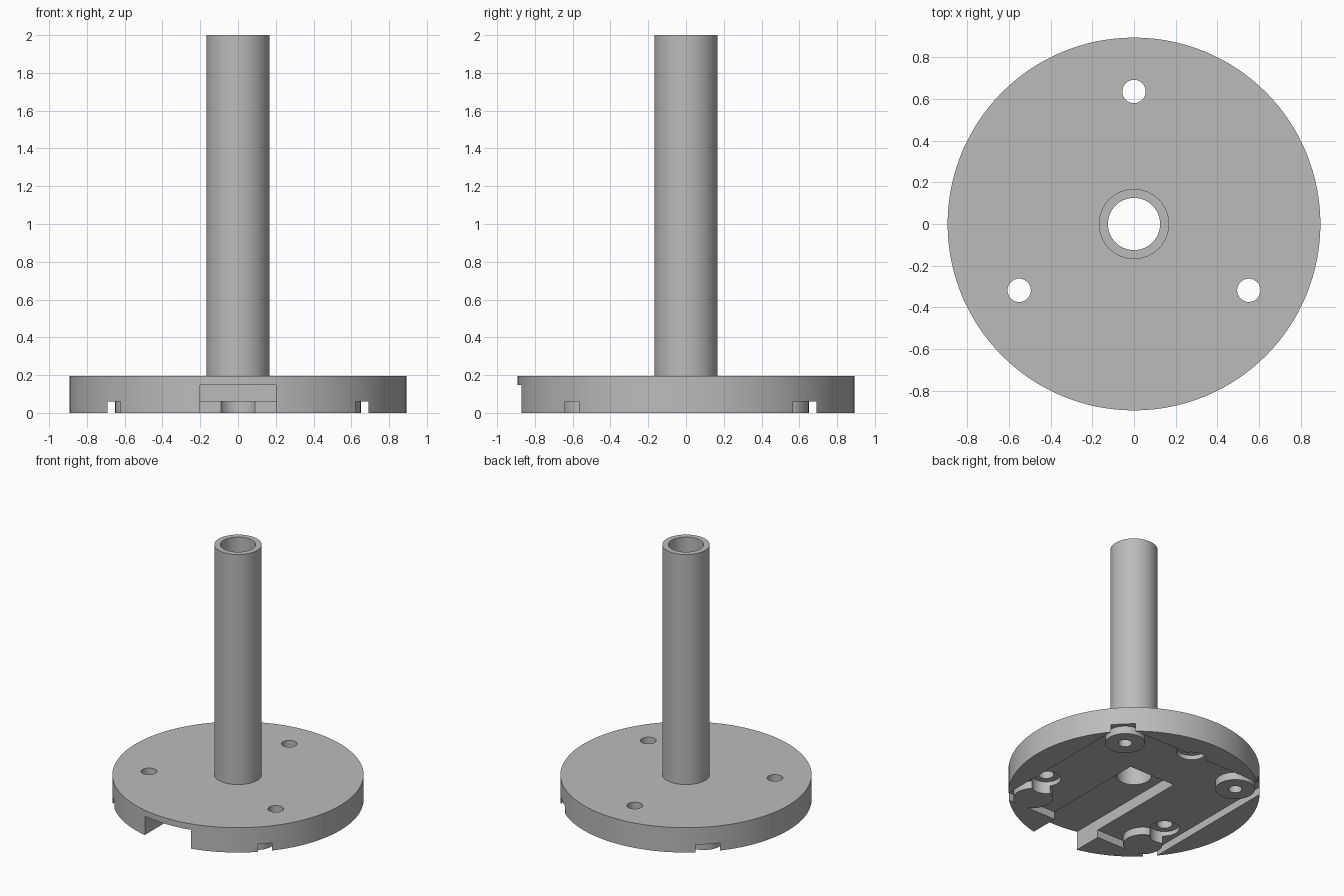
import bpy, bmesh, math

old = bpy.data.objects.get("Cube")
if old:
    bpy.data.objects.remove(old, do_unlink=True)

grey = bpy.data.materials.new("plain_grey")
grey.use_nodes = True
grey.diffuse_color = (0.5, 0.5, 0.5, 1)
grey.node_tree.nodes["Principled BSDF"].inputs["Base Color"].default_value = (0.5, 0.5, 0.5, 1)

R = 0.893          # plate radius
PLATE = 0.195      # plate thickness
TUBE, BORE = 0.168, 0.125
RECESS = 0.06      # depth of the underside recess


def finish(bm, name):
    bmesh.ops.recalc_face_normals(bm, faces=bm.faces)
    mesh = bpy.data.meshes.new(name)
    bm.to_mesh(mesh)
    bm.free()
    mesh.materials.append(grey)
    obj = bpy.data.objects.new(name, mesh)
    bpy.context.collection.objects.link(obj)
    return obj


def lathe(name, profile, steps):
    """Closed ring profile (radius, height) spun around z."""
    bm = bmesh.new()
    verts = [bm.verts.new((r, 0, z)) for r, z in profile]
    edges = [bm.edges.new((verts[i - 1], verts[i])) for i in range(len(verts))]
    bmesh.ops.spin(bm, geom=verts + edges, cent=(0, 0, 0), axis=(0, 0, 1),
                   angle=math.tau, steps=steps, use_merge=False)
    bmesh.ops.remove_doubles(bm, verts=bm.verts, dist=0.0005)
    return finish(bm, name)


def box(name, x0, x1, y0, y1, z0, z1):
    bm = bmesh.new()
    bmesh.ops.create_cube(bm, size=1)
    for v in bm.verts:
        v.co = (x1 if v.co.x > 0 else x0, y1 if v.co.y > 0 else y0, z1 if v.co.z > 0 else z0)
    return finish(bm, name)


def cylinder(name, x, y, r, z0, z1, sides=48):
    bm = bmesh.new()
    bmesh.ops.create_cone(bm, cap_ends=True, segments=sides, radius1=r, radius2=r, depth=z1 - z0)
    bmesh.ops.translate(bm, verts=bm.verts, vec=(x, y, (z0 + z1) / 2))
    return finish(bm, name)


def cut(target, cutter):
    """Subtract the cutter from the target and discard it."""
    mod = target.modifiers.new("cut", 'BOOLEAN')
    mod.operation, mod.solver, mod.object = 'DIFFERENCE', 'EXACT', cutter
    bpy.context.view_layer.objects.active = target
    bpy.ops.object.modifier_apply(modifier=mod.name)
    bpy.data.objects.remove(cutter, do_unlink=True)


# Round plate and hollow tube in one turned body
body = lathe("flanged_tube", [(BORE, 0), (R, 0), (R, PLATE), (TUBE, PLATE), (TUBE, 2), (BORE, 2)], 128)

# Underside recess, leaving four round feet standing
recess = box("recess_cutter", -0.69, 0.69, -0.64, 0.69, -0.1, RECESS)
feet = [(sx * 0.51, sy * 0.51) for sx in (-1, 1) for sy in (-1, 1)]
for x, y in feet:
    cut(recess, cylinder("foot_keep", x, y, 0.14, -0.2, 0.15))
cut(body, recess)

# Deep slot from the middle to the front edge
cut(body, box("slot_cutter", -0.2, 0.2, -1, 0.2, -0.1, 0.148))

# Blind holes in the rear feet
for x, y in feet:
    if y > 0:
        cut(body, cylinder("foot_hole_cutter", x, y, 0.048, -0.1, 0.13, 32))

# Three counterbored screw holes
for k in range(3):
    a = math.radians(90 + 120 * k)
    x, y = 0.635 * math.cos(a), 0.635 * math.sin(a)
    cut(body, cylinder("counterbore_cutter", x, y, 0.105, -0.1, 0.095))
    cut(body, cylinder("screw_hole_cutter", x, y, 0.056, -0.1, 0.3, 32))

# Smooth round walls, crisp edges
bpy.ops.object.select_all(action='DESELECT')
body.select_set(True)
bpy.context.view_layer.objects.active = body
bpy.ops.object.shade_smooth_by_angle(angle=math.radians(30))
